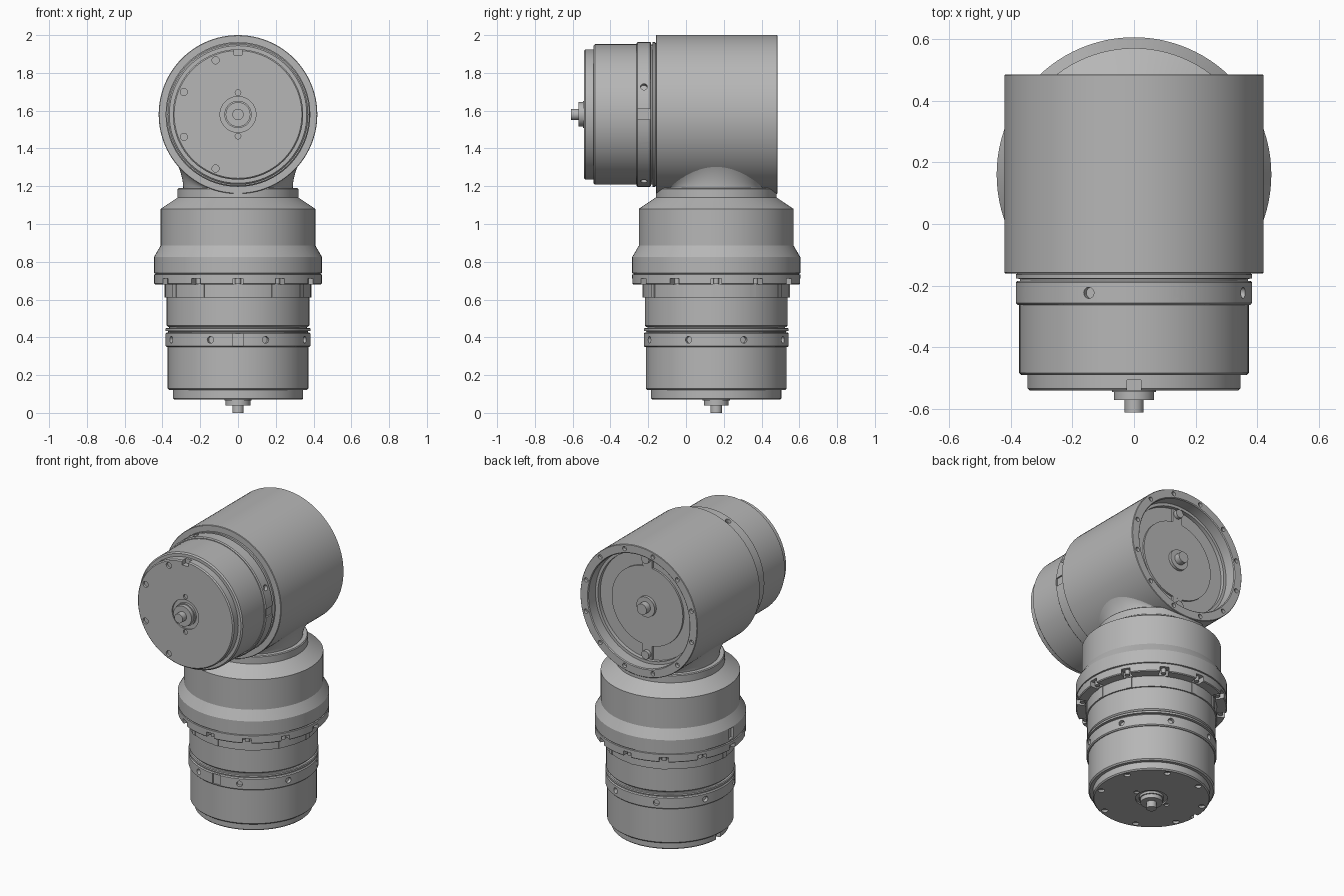
import bpy, bmesh
from math import sin, cos, pi, sqrt, radians
from mathutils import Matrix, Vector

if "Cube" in bpy.data.objects:
    bpy.data.objects.remove(bpy.data.objects["Cube"])

SEG = 96
GREY = (0.47, 0.47, 0.47, 1)
metal = bpy.data.materials.new("machined grey")
metal.use_nodes = True
metal.diffuse_color = GREY
metal.node_tree.nodes["Principled BSDF"].inputs["Base Color"].default_value = GREY

T = Matrix.Translation
ALONG_Y = Matrix.Rotation(-pi / 2, 4, 'X')      # local z becomes world +y
BASE = T((0, 0.16, 0))
ARM = T((0, -0.61, 1.58)) @ ALONG_Y @ Matrix.Rotation(pi / 2, 4, 'Z')
TUBE = T((0, -0.16, 1.58)) @ ALONG_Y


def spin(angle):
    return Matrix.Rotation(angle, 4, 'Z')


def finish(name, bm, matrix):
    bm.transform(matrix)
    bmesh.ops.recalc_face_normals(bm, faces=bm.faces)
    mesh = bpy.data.meshes.new(name)
    bm.to_mesh(mesh)
    bm.free()
    mesh.materials.append(metal)
    ob = bpy.data.objects.new(name, mesh)
    bpy.context.collection.objects.link(ob)
    return ob


def smooth(ob):
    bpy.ops.object.select_all(action='DESELECT')
    ob.select_set(True)
    bpy.context.view_layer.objects.active = ob
    bpy.ops.object.shade_smooth_by_angle(angle=radians(25))


def lathe(name, profile, matrix):
    """Solid of revolution; the profile starts and ends on the axis."""
    bm = bmesh.new()
    verts = [bm.verts.new((r, 0, z)) for r, z in profile]
    edges = [bm.edges.new(pair) for pair in zip(verts, verts[1:])]
    bmesh.ops.spin(bm, geom=verts + edges, cent=(0, 0, 0), axis=(0, 0, 1),
                   angle=2 * pi, steps=SEG, use_merge=True)
    bmesh.ops.remove_doubles(bm, verts=bm.verts, dist=1e-5)
    return finish(name, bm, matrix)


def box(bm, matrix, size):
    bmesh.ops.create_cube(bm, size=1, matrix=matrix @ Matrix.Diagonal((*size, 1)))


def pin(bm, matrix, radius, depth, sides=16):
    bmesh.ops.create_cone(bm, cap_ends=True, segments=sides, radius1=radius,
                          radius2=radius, depth=depth, matrix=matrix)


def carve(ob, bm, matrix):
    """Subtract a set of separate cutter shapes from a part."""
    cutter = finish("cutter", bm, matrix)
    cutter.hide_render = True
    mod = ob.modifiers.new("cuts", 'BOOLEAN')
    mod.operation, mod.solver, mod.object = 'DIFFERENCE', 'EXACT', cutter
    bpy.context.view_layer.objects.active = ob
    bpy.ops.object.modifier_apply(modifier=mod.name)
    bpy.data.objects.remove(cutter)


RADIAL = Matrix.Rotation(pi / 2, 4, 'Y')        # pin pointing along local x
EIGHT = [radians(22.5 + 45 * k) for k in range(8)]
TWELVE = [radians(30 * k) for k in range(12)]


# Joint motor: drive shaft, end plate, barrel and clamp ring
def joint_motor(name, matrix):
    profile = [(0, 0), (0.03, 0), (0.03, 0.04), (0.065, 0.04), (0.065, 0.065),
               (0.072, 0.065), (0.072, 0.08), (0.095, 0.08), (0.095, 0.07),
               (0.338, 0.07), (0.345, 0.077), (0.345, 0.12), (0.364, 0.12),
               (0.372, 0.128), (0.372, 0.348), (0.377, 0.348), (0.383, 0.354),
               (0.383, 0.42), (0.377, 0.426), (0.37, 0.426), (0.37, 0.432),
               (0.383, 0.434), (0.383, 0.446), (0.378, 0.45), (0.365, 0.45),
               (0.365, 0.47), (0, 0.47)]
    ob = lathe(name, profile, matrix)
    bm = bmesh.new()
    for a in EIGHT:
        pin(bm, spin(a) @ T((0.38, 0, 0.387)) @ RADIAL, 0.018, 0.04)
        pin(bm, spin(a) @ T((0.31, 0, 0.07)), 0.019, 0.03)
    for s in (-1, 1):
        pin(bm, T((0.115 * s, 0, 0.07)), 0.015, 0.02)
    box(bm, T((0, -0.385, 0.387)), (0.055, 0.024, 0.068))
    box(bm, T((-0.335, 0, 0.08)), (0.04, 0.045, 0.05))
    carve(ob, bm, matrix)
    smooth(ob)


joint_motor("base_motor", BASE)
joint_motor("arm_motor", ARM)

# Stepped housing between the base motor and the elbow
housing = lathe("lower_housing", [
    (0, 0.455), (0.37, 0.455), (0.378, 0.463), (0.378, 0.61), (0.386, 0.61),
    (0.386, 0.68), (0.44, 0.68), (0.445, 0.685), (0.445, 0.732), (0.438, 0.734),
    (0.438, 0.738), (0.445, 0.74), (0.445, 0.825), (0.41, 0.885), (0.41, 1.08),
    (0.32, 1.14), (0.32, 1.185), (0.315, 1.19), (0, 1.19)], BASE)
bm = bmesh.new()
for a in TWELVE:
    box(bm, spin(a) @ T((0.43, 0, 0.69)), (0.07, 0.055, 0.045))
box(bm, T((-0.445, 0.01, 0.785)), (0.04, 0.045, 0.07))
carve(housing, bm, BASE)
smooth(housing)

# Clamp screws in the flange notches and the thin ribs under them
bm = bmesh.new()
for a in TWELVE:
    pin(bm, spin(a) @ T((0.413, 0, 0.70)), 0.015, 0.035)
    box(bm, spin(a) @ T((0.384, 0, 0.645)), (0.012, 0.035, 0.07))
smooth(finish("flange_screws", bm, BASE))

# Flared neck that ends along the underside of the elbow tube
bm = bmesh.new()
rows = []
STEPS = 8
for j in range(STEPS + 1):
    t = j / STEPS
    row = []
    for i in range(SEG):
        a = 2 * pi * i / SEG
        top = 1.59 - sqrt(0.42 ** 2 - (0.325 * cos(a)) ** 2)
        r = 0.29 + 0.035 * t * t
        row.append(bm.verts.new((r * cos(a), r * sin(a),
                                 1.185 + t * max(0.005, top - 1.185))))
    rows.append(row)
for low, high in zip(rows, rows[1:]):
    for i in range(SEG):
        k = (i + 1) % SEG
        bm.faces.new((low[i], low[k], high[k], high[i]))
smooth(finish("neck", bm, BASE))

# Elbow tube with a recessed back opening and a drilled rim
tube = lathe("elbow_tube", [
    (0, 0), (0.417, 0), (0.42, 0.003), (0.42, 0.642), (0.417, 0.645),
    (0.368, 0.645), (0.363, 0.64), (0.363, 0.57), (0.345, 0.57),
    (0.345, 0.545), (0, 0.545)], TUBE)
bm = bmesh.new()
for a in TWELVE:
    pin(bm, spin(a + pi / 12) @ T((0.392, 0, 0.645)), 0.014, 0.04)
carve(tube, bm, TUBE)
smooth(tube)

# Cover plate with two tabs and screws inside the opening
smooth(lathe("cover_plate", [(0, 0.54), (0.255, 0.54), (0.255, 0.557),
                             (0, 0.557)], TUBE))
bm = bmesh.new()
for s in (-1, 1):
    box(bm, T((0, 0.285 * s, 0.548)), (0.07, 0.11, 0.017))
    pin(bm, T((0, 0.31 * s, 0.565)), 0.027, 0.03, 24)
smooth(finish("cover_tabs", bm, TUBE))
smooth(lathe("rear_shaft", [(0, 0.55), (0.065, 0.55), (0.065, 0.575),
                            (0.035, 0.575), (0.035, 0.615), (0, 0.615)], TUBE))
